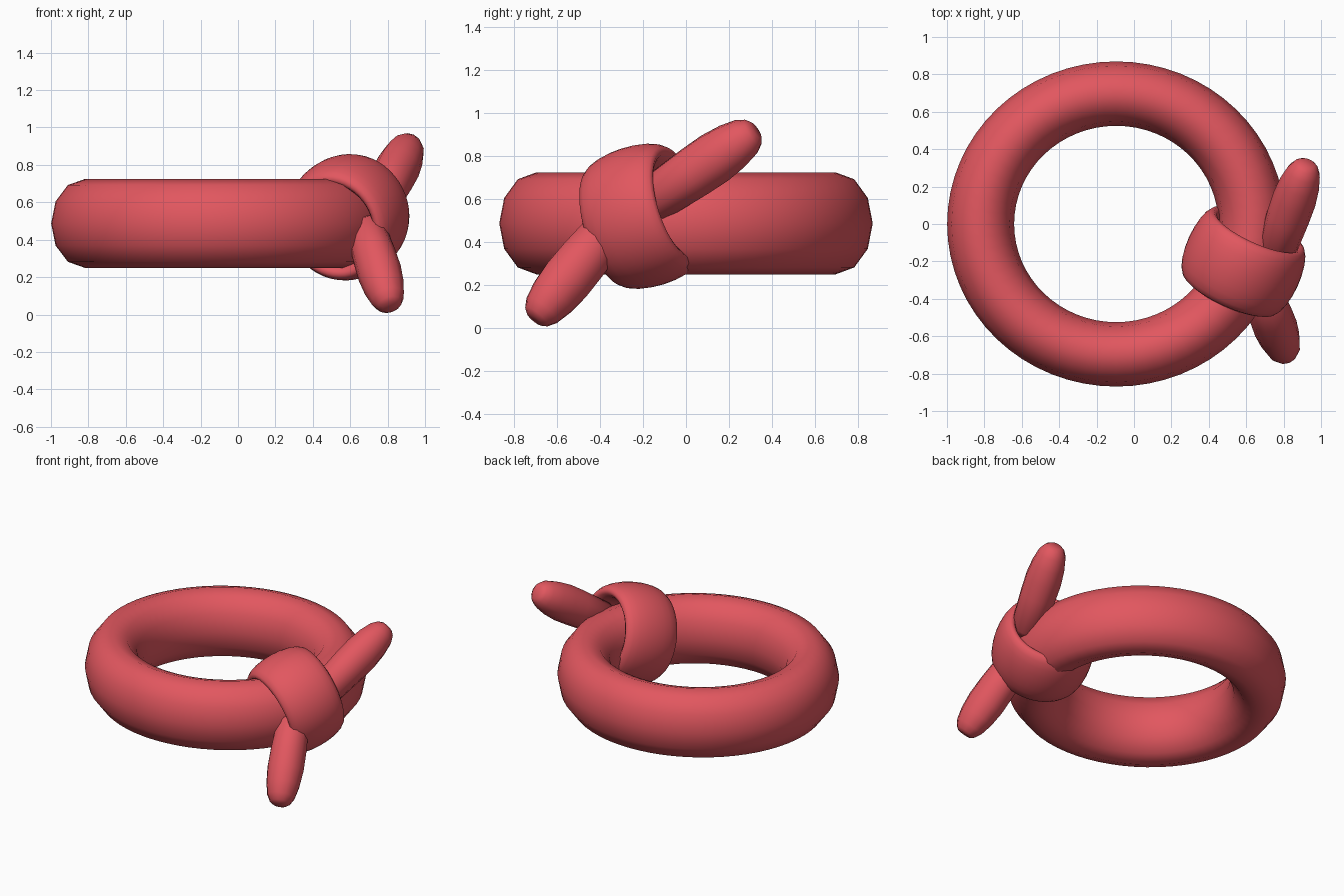
import bpy, bmesh, math
from mathutils import Vector

if "Cube" in bpy.data.objects:
    bpy.data.objects.remove(bpy.data.objects["Cube"])

red = bpy.data.materials.new("soft red")
red.diffuse_color = (0.76, 0.095, 0.115, 1)
red.use_nodes = True
red.node_tree.nodes["Principled BSDF"].inputs["Base Color"].default_value = red.diffuse_color


def finish(name, bm):
    bmesh.ops.recalc_face_normals(bm, faces=bm.faces[:])
    me = bpy.data.meshes.new(name)
    bm.to_mesh(me)
    bm.free()
    me.materials.append(red)
    for p in me.polygons:
        p.use_smooth = True
    ob = bpy.data.objects.new(name, me)
    bpy.context.collection.objects.link(ob)
    return ob


def loft(bm, rings, closed):
    """Bridge successive closed rings of points."""
    vs = [[bm.verts.new(p) for p in r] for r in rings]
    n, m = len(vs), len(vs[0])
    for i in range(n if closed else n - 1):
        a, b = vs[i], vs[(i + 1) % n]
        for j in range(m):
            k = (j + 1) % m
            bm.faces.new((a[j], a[k], b[k], b[j]))
    if not closed:
        bm.faces.new(vs[0])
        bm.faces.new(vs[-1])


def hoop(name, centre, u, v, w, ru, rv, thick, height, segs, sides):
    """Torus in the u-v plane with an elliptical cross-section."""
    rings = []
    for i in range(segs):
        a = 2 * math.pi * i / segs
        ring = []
        for j in range(sides):
            b = 2 * math.pi * j / sides
            s = 1 + thick * math.cos(b)
            ring.append(centre + u * (ru * s * math.cos(a)) + v * (rv * s * math.sin(a))
                        + w * (height * math.sin(b)))
        rings.append(ring)
    bm = bmesh.new()
    loft(bm, rings, True)
    return finish(name, bm)


def rope_end(name, tip, base):
    """Blunt rounded stub running from the knot out to its tip."""
    tip, base = Vector(tip), Vector(base)
    d = (base - tip).normalized()
    side = d.cross(Vector((0, 0, 1))).normalized()
    up = side.cross(d)
    length = (base - tip).length
    profile = [(0, 0.045), (0.018, 0.07), (0.06, 0.095), (0.14, 0.114),
               (0.24, 0.124), (0.36, 0.122), (length - 0.06, 0.11), (length, 0.05)]
    rings = []
    for t, r in profile:
        rings.append([tip + d * t + side * (0.95 * r * math.cos(q)) + up * (r * math.sin(q))
                      for q in (2 * math.pi * k / 12 for k in range(12))])
    bm = bmesh.new()
    loft(bm, rings, False)
    return finish(name, bm)


# main ring, taller than wide in section
hoop("main_ring", Vector((-0.095, 0, 0.487)), Vector((1, 0, 0)), Vector((0, 1, 0)),
     Vector((0, 0, 1)), 0.725, 0.697, 0.247, 0.237, 64, 12)

# tilted wrap around the ring
axis = Vector((0.40, 0.88, 0.28)).normalized()
flat = axis.cross(Vector((0, 0, 1))).normalized()
rise = flat.cross(axis)
hoop("knot_wrap", Vector((0.585, -0.20, 0.52)), flat, rise, axis,
     0.255, 0.265, 0.25, 0.195, 48, 20)

# loose ends
rope_end("upper_end", (0.925, 0.325, 0.92), (0.74, -0.20, 0.565))
rope_end("lower_end", (0.815, -0.705, 0.04), (0.67, -0.33, 0.50))
